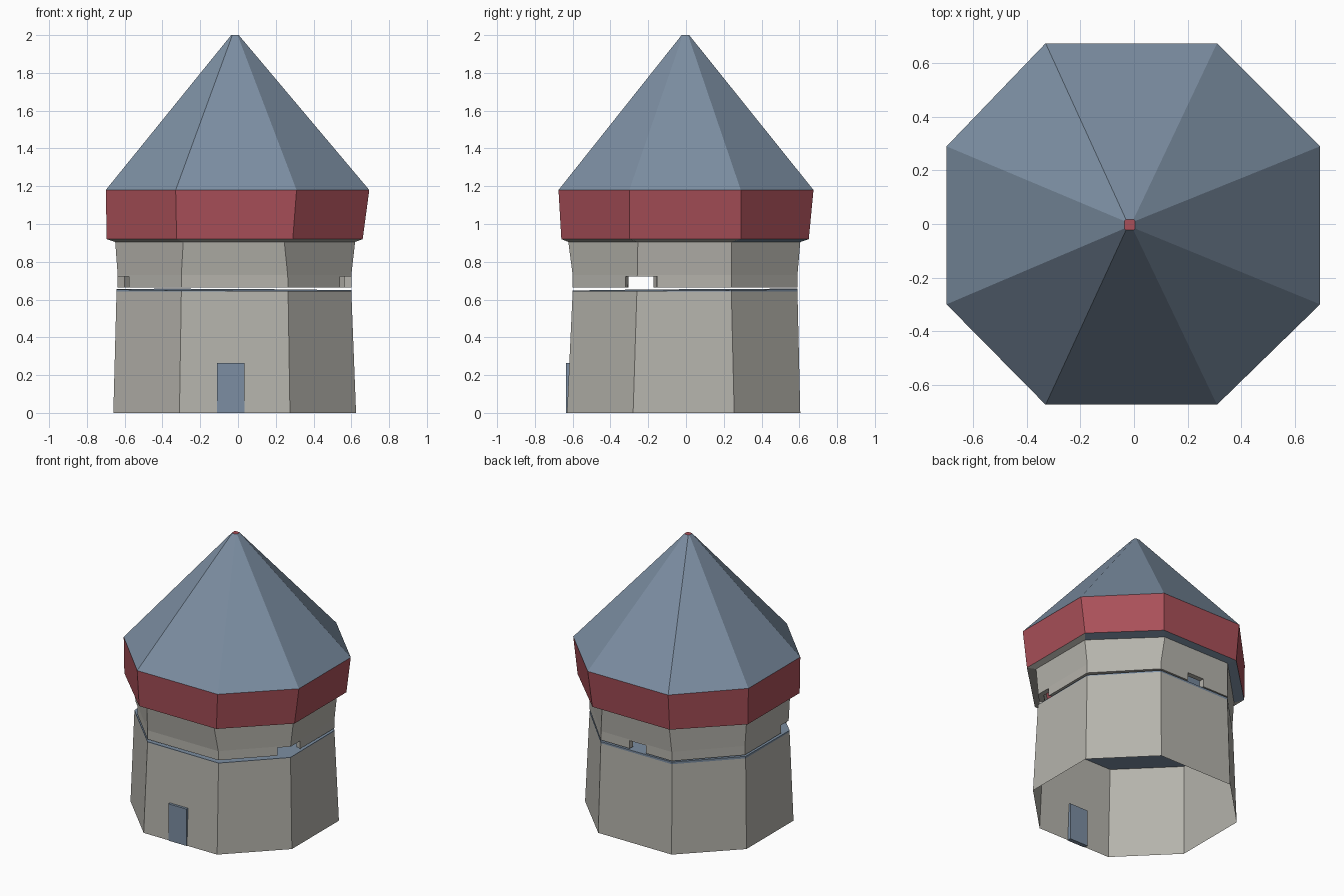
import bpy
from math import radians

if "Cube" in bpy.data.objects:
    bpy.data.objects.remove(bpy.data.objects["Cube"])


def mat(name, col):
    m = bpy.data.materials.new(name)
    m.diffuse_color = (*col, 1)
    m.use_nodes = True
    m.node_tree.nodes["Principled BSDF"].inputs["Base Color"].default_value = m.diffuse_color
    return m


BLUE = mat("slate", (0.20, 0.27, 0.36))
RED = mat("red_paint", (0.40, 0.08, 0.10))
STONE = mat("stone", (0.46, 0.45, 0.41))


def octagon(z, x0, x1, y0, y1, fx0, fx1, sy0, sy1):
    """Eight corners: outer extents, then corner x on front/back and corner y on the sides."""
    pts = [(fx0, y0), (fx1, y0), (x1, sy0), (x1, sy1),
           (fx1, y1), (fx0, y1), (x0, sy1), (x0, sy0)]
    return [(x, y, z) for x, y in pts]


def loft(name, rings, mats, top=False, bottom=False):
    n = len(rings[0])
    verts = [v for r in rings for v in r]
    faces = []
    for k in range(len(rings) - 1):
        for i in range(n):
            j = (i + 1) % n
            faces.append((k * n + i, k * n + j, (k + 1) * n + j, (k + 1) * n + i))
    if top:
        faces.append(tuple(range(len(verts) - n, len(verts))))
    if bottom:
        faces.append(tuple(reversed(range(n))))
    me = bpy.data.meshes.new(name)
    me.from_pydata(verts, [], faces)
    for m in mats:
        me.materials.append(m)
    ob = bpy.data.objects.new(name, me)
    bpy.context.collection.objects.link(ob)
    return ob


def box(name, loc, size, m=None, rot=0):
    bpy.ops.mesh.primitive_cube_add(size=1, location=loc, rotation=(0, 0, radians(rot)))
    ob = bpy.context.object
    ob.name = name
    ob.scale = size
    if m:
        ob.data.materials.append(m)
    return ob


# Rings from the ground to the tip
base = octagon(0, -0.66, 0.625, -0.63, 0.605, -0.31, 0.275, -0.28, 0.255)
mid = octagon(0.642, -0.643, 0.60, -0.60, 0.59, -0.30, 0.265, -0.26, 0.24)
up0 = octagon(0.665, -0.637, 0.60, -0.60, 0.59, -0.30, 0.265, -0.26, 0.24)
up1 = octagon(0.73, -0.637, 0.60, -0.60, 0.59, -0.30, 0.263, -0.258, 0.24)
up2 = octagon(0.905, -0.65, 0.62, -0.623, 0.605, -0.29, 0.245, -0.255, 0.24)
eave = octagon(0.92, -0.695, 0.66, -0.66, 0.65, -0.325, 0.29, -0.30, 0.29)
brim = octagon(1.18, -0.70, 0.695, -0.675, 0.675, -0.33, 0.31, -0.30, 0.29)
tip = octagon(2.0, -0.036, 0.004, -0.023, 0.017, -0.03, -0.002, -0.017, 0.011)

# Lower wall, open underneath
loft("lower_wall", [base, mid], [STONE])

# Slightly tilted floor slab showing in the gap
slab_top = [(x, y, 0.651 + 0.008 * y - 0.006 * x) for x, y, z in mid]
loft("floor_slab", [mid, slab_top], [BLUE], top=True, bottom=True)

# Upper wall with three window slots
upper = loft("upper_wall", [up0, up1, up2], [STONE])
sol = upper.modifiers.new("thickness", 'SOLIDIFY')
sol.thickness = 0.04
sol.offset = -1
slots = [(0.58, -0.24, -22, 0.18), (-0.617, -0.25, 202, 0.16), (-0.03, 0.59, 90, 0.13)]
for i, (x, y, ang, w) in enumerate(slots):
    cut = box(f"slot_cutter_{i}", (x, y, 0.66), (0.3, w, 0.124), rot=ang)
    cut.hide_render = True
    cut.hide_set(True)
    b = upper.modifiers.new(f"slot_{i}", 'BOOLEAN')
    b.operation = 'DIFFERENCE'
    b.solver = 'EXACT'
    b.object = cut

# Sloped underside of the eave, slate on the back
soffit = loft("soffit", [up2, eave], [STONE, BLUE])
for i in (3, 4, 5):
    soffit.data.polygons[i].material_index = 1

# Red band, roof and tip
loft("red_band", [eave, brim], [RED])
loft("roof", [brim, tip], [BLUE])
cap_low = [(x, y, 1.995) for x, y, z in tip]
loft("roof_tip", [cap_low, tip], [RED], top=True)

# Door
box("door", (-0.0375, -0.62, 0.1325), (0.145, 0.03, 0.265), BLUE)
